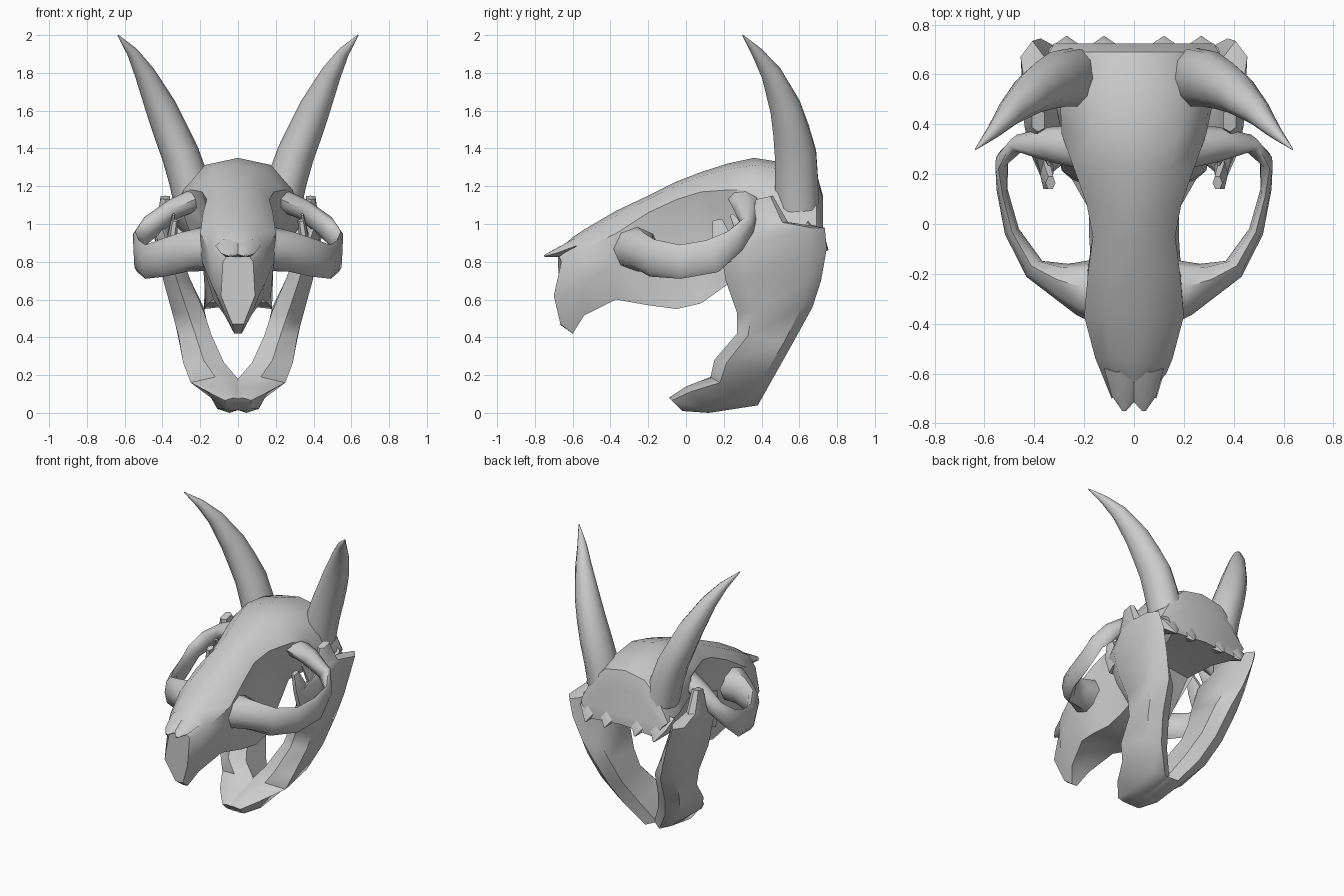
import bpy, bmesh, math
from mathutils import Vector


def loft(name, rings, mirror=False, angle=40):
    """Skin a list of equal-length rings, capped at both ends."""
    bm = bmesh.new()
    vs = [[bm.verts.new(p) for p in r] for r in rings]
    n = len(rings[0])
    for a, b in zip(vs, vs[1:]):
        for i in range(n):
            j = (i + 1) % n
            bm.faces.new((a[i], a[j], b[j], b[i]))
    bm.faces.new(vs[0][::-1])
    bm.faces.new(vs[-1])
    bmesh.ops.recalc_face_normals(bm, faces=bm.faces)
    me = bpy.data.meshes.new(name)
    bm.to_mesh(me)
    bm.free()
    ob = bpy.data.objects.new(name, me)
    bpy.context.collection.objects.link(ob)
    bpy.ops.object.select_all(action='DESELECT')
    ob.select_set(True)
    bpy.context.view_layer.objects.active = ob
    bpy.ops.object.shade_smooth_by_angle(angle=math.radians(angle))
    if mirror:
        ob.modifiers.new("mirror", 'MIRROR').use_mirror_merge = False
    return ob


def tube(name, stations, ref, sides=8, angle=50):
    """Tapered limb through (x, y, z, side radius, up radius), mirrored in x."""
    pts = [Vector(s[:3]) for s in stations]
    rings = []
    for i, s in enumerate(stations):
        t = (pts[min(i + 1, len(pts) - 1)] - pts[max(i - 1, 0)]).normalized()
        side = t.cross(Vector(ref)).normalized()
        up = side.cross(t)
        rings.append([pts[i] + side * s[3] * math.cos(a) + up * s[4] * math.sin(a)
                      for a in (2 * math.pi * k / sides for k in range(sides))])
    return loft(name, rings, True, angle)


# Cranium and snout: y, top z, brow (x, z), cheek (x, z), lower edge (x, z)
skull = [
    (-0.68, .86, .08, .80, .09, .62, .03, .47),
    (-0.60, .93, .13, .84, .12, .64, .02, .42),
    (-0.54, .97, .155, .87, .14, .68, .07, .515),
    (-0.37, 1.07, .20, .95, .19, .80, .13, .60),
    (-0.20, 1.15, .185, 1.06, .19, .85, .17, .57),
    (-0.05, 1.225, .165, 1.13, .13, .95, .18, .55),
    (0.08, 1.275, .19, 1.17, .12, .95, .18, .58),
    (0.22, 1.32, .24, 1.18, .16, .95, .15, .68),
    (0.36, 1.35, .29, 1.18, .29, 1.05, .15, .85),
    (0.55, 1.32, .30, 1.15, .33, 1.0, .20, .88),
    (0.69, 1.275, .26, 1.14, .34, .99, .26, .88),
    (0.725, 1.15, .22, 1.08, .32, .97, .26, .88),
]
rings = []
for y, zt, wb, zb, wm, zm, wl, zl in skull:
    half = [(wb * .6, zt - .22 * (zt - zb)), (wb, zb), (wm, zm), (wl, zl)]
    rings.append([Vector((0, y, zt))] + [Vector((x, y, z)) for x, z in half]
                 + [Vector((0, y, zl + .02 * (y > -.5)))]
                 + [Vector((-x, y, z)) for x, z in reversed(half)])
# snout front: nose opening set back, upper lip pushed forward
for i, dy in ((2, .02), (8, .02), (3, -.02), (7, -.02), (4, .015), (5, .01), (6, .015)):
    rings[0][i].y += dy
loft("cranium", rings)

# Pointed nasal bones
tube("nasal_bone", [(.035, -.58, .885, .085, .045), (.035, -.69, .845, .055, .025),
                    (.04, -.75, .83, .008, .006)], (0, 0, 1), 6)

# Cheekbone arches round the eye sockets
tube("cheek_arch", [
    (.11, -.28, .87, .13, .13), (.20, -.255, .865, .115, .115), (.29, -.23, .85, .075, .105),
    (.40, -.18, .82, .045, .10),
    (.49, -.03, .80, .03, .09), (.53, .14, .83, .022, .09), (.53, .26, .91, .025, .065),
    (.46, .325, .99, .035, .06), (.34, .32, 1.08, .07, .055), (.20, .31, 1.14, .09, .06),
], (0, 0, 1))

# Horns
tube("horn", [
    (.225, .59, 1.09, .11, .12), (.26, .585, 1.23, .105, .12), (.305, .58, 1.37, .10, .115),
    (.36, .555, 1.5, .092, .10), (.41, .525, 1.62, .082, .085), (.495, .45, 1.80, .054, .055),
    (.56, .375, 1.91, .03, .03), (.636, .30, 2.0, .003, .003),
], (0, 1, 0), 10)

# Lower jaw: front (y, z), rear (y, z), inner x, outer x, outer x at the rear edge
jaw = [
    (-.09, .08, -.02, .01, -.02, .07, .07), (0, .14, .12, 0, -.02, .16, .11),
    (.13, .19, .38, .04, -.01, .25, .12), (.15, .28, .47, .20, .075, .29, .25),
    (.27, .42, .56, .36, .14, .315, .31), (.27, .53, .67, .56, .18, .35, .35),
    (.21, .70, .715, .70, .25, .395, .39), (.18, .88, .745, .87, .32, .42, .43),
    (.31, .97, .735, .98, .36, .44, .455), (.34, 1.0, .54, 1.01, .36, .43, .43),
    (.37, 1.13, .46, 1.15, .36, .41, .41),
]
rings = []
for fy, fz, ry, rz, xi, xo, xr in jaw:
    ring = [(xi, .15), ((xi + xo) / 2, 0), (xo, .2), (xr, .85), ((xi + xr) / 2, 1), (xi, .85)]
    rings.append([(x, fy + (ry - fy) * t, fz + (rz - fz) * t) for x, t in ring])
loft("lower_jaw", rings, True, 50)

# Spurs at the front of the jaw branch
tube("jaw_spur", [(.35, .24, .80, .03, .07), (.35, .19, .92, .025, .06),
                  (.335, .165, 1.02, .02, .03)], (0, 1, 0), 6)
tube("jaw_spike", [(.36, .32, .92, .02, .05), (.34, .24, 1.05, .008, .01)], (0, 1, 0), 6)

# Jagged crest along the back and base of the braincase
for i, x in enumerate((.12, .27)):
    tube(f"rear_crest_{i}", [(x, .62, .98, .07, .10), (x, .69, .93, .05, .08),
                             (x, .75, .86, .006, .006)], (1, 0, 0), 6)
